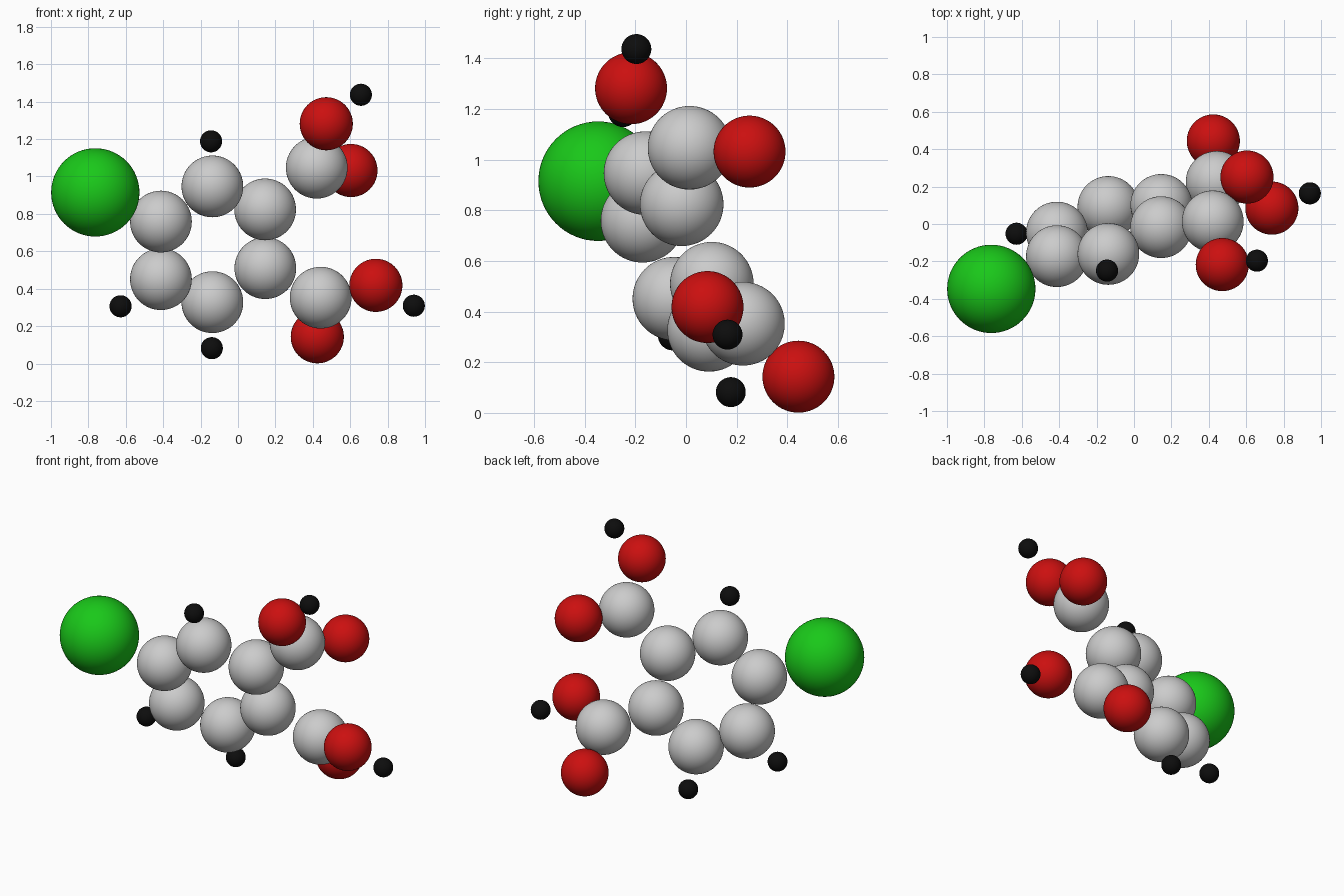
import bpy

if "Cube" in bpy.data.objects:
    bpy.data.objects.remove(bpy.data.objects["Cube"])

# Materials for the coloured atoms
def make_mat(name, color):
    m = bpy.data.materials.new(name)
    m.diffuse_color = color
    m.use_nodes = True
    m.node_tree.nodes["Principled BSDF"].inputs["Base Color"].default_value = m.diffuse_color
    return m

GREEN = make_mat("green", (0.01, 0.58, 0.01, 1))
RED = make_mat("red", (0.6, 0.005, 0.005, 1))
BLACK = make_mat("black", (0.004, 0.004, 0.004, 1))

# kind: (radius, material)
KINDS = {
    "chlorine": (0.236, GREEN),
    "carbon": (0.165, None),
    "oxygen": (0.142, RED),
    "hydrogen": (0.059, BLACK),
}

def atom(kind, place, x, y, z):
    radius, mat = KINDS[kind]
    bpy.ops.mesh.primitive_uv_sphere_add(segments=64, ring_count=32,
                                         radius=radius, location=(x, y, z))
    ob = bpy.context.object
    ob.name = kind + "_" + place
    if mat:
        ob.data.materials.append(mat)
    bpy.ops.object.shade_smooth_by_angle()

# Six-carbon ring
ring = [(-0.412, -0.172, 0.759), (-0.137, -0.160, 0.947), (0.145, -0.017, 0.824),
        (0.146, 0.102, 0.510), (-0.137, 0.091, 0.328), (-0.412, -0.046, 0.451)]
for i, p in enumerate(ring):
    atom("carbon", f"ring_{i + 1}", *p)

# Atoms attached to the ring
atom("chlorine", "ring", -0.763, -0.347, 0.915)
atom("hydrogen", "ring_top", -0.144, -0.249, 1.188)
atom("hydrogen", "ring_left", -0.628, -0.052, 0.306)
atom("hydrogen", "ring_bottom", -0.140, 0.177, 0.082)

# Upper acid group
atom("carbon", "upper_acid", 0.421, 0.014, 1.047)
atom("oxygen", "upper_front", 0.472, -0.217, 1.282)
atom("oxygen", "upper_back", 0.604, 0.251, 1.032)
atom("hydrogen", "upper_acid", 0.657, -0.196, 1.437)

# Lower acid group
atom("carbon", "lower_acid", 0.442, 0.225, 0.352)
atom("oxygen", "lower_front", 0.737, 0.085, 0.418)
atom("oxygen", "lower_back", 0.424, 0.444, 0.143)
atom("hydrogen", "lower_acid", 0.940, 0.164, 0.309)
